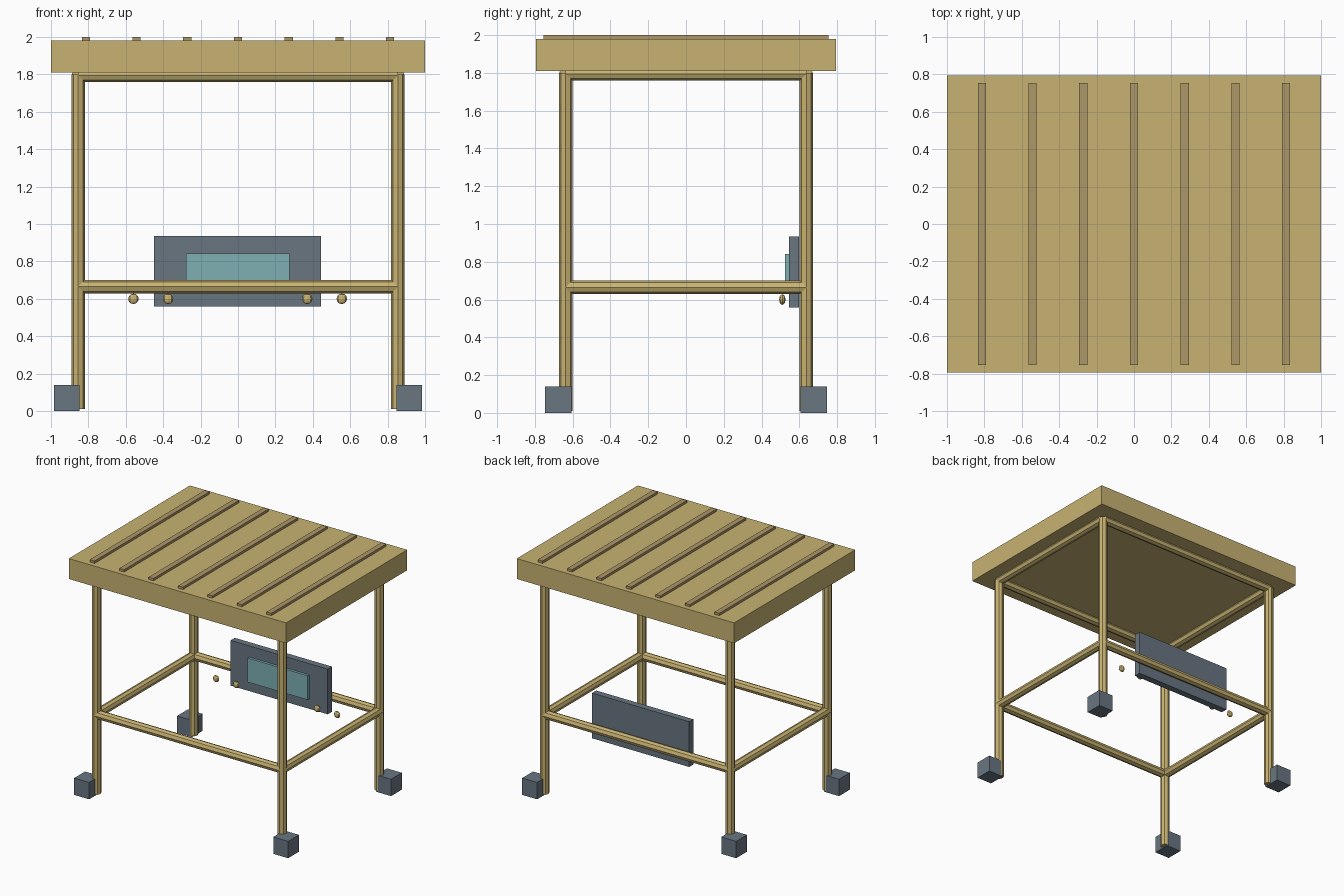
import bpy
from mathutils import Vector

if "Cube" in bpy.data.objects:
    bpy.data.objects.remove(bpy.data.objects["Cube"])


def material(name, rgb):
    m = bpy.data.materials.new(name)
    m.diffuse_color = (*rgb, 1)
    m.use_nodes = True
    m.node_tree.nodes["Principled BSDF"].inputs["Base Color"].default_value = m.diffuse_color
    return m


WOOD = material("wood", (0.58, 0.45, 0.17))
DARK_WOOD = material("slat_wood", (0.42, 0.31, 0.14))
SLATE = material("slate", (0.14, 0.18, 0.22))
TEAL = material("teal", (0.21, 0.43, 0.45))


def box(name, center, size, mat):
    bpy.ops.mesh.primitive_cube_add(size=1, location=center)
    o = bpy.context.object
    o.name = name
    o.scale = size
    o.data.materials.append(mat)
    return o


def rod(name, a, b, radius=0.036):
    # octagonal bar between two points
    a, b = Vector(a), Vector(b)
    d = b - a
    bpy.ops.mesh.primitive_cylinder_add(vertices=8, radius=radius, depth=d.length,
                                        location=(a + b) / 2)
    o = bpy.context.object
    o.name = name
    o.rotation_euler = d.to_track_quat('Z', 'Y').to_euler()
    o.data.materials.append(WOOD)
    return o


# table top and slats
box("table_top", (0, 0, 1.895), (2, 1.59, 0.17), WOOD)
for i in range(-3, 4):
    box("top_slat", (i * 0.271, 0, 1.985), (0.044, 1.51, 0.03), DARK_WOOD)

# legs with outset foot blocks
LX, LY = 0.855, 0.637
for sx in (-1, 1):
    for sy in (-1, 1):
        rod("leg", (sx * LX, sy * LY, 0.01), (sx * LX, sy * LY, 1.80))
        box("foot_block", (sx * 0.916, sy * 0.676, 0.07), (0.137, 0.142, 0.14), SLATE)

# lower and upper rails
for level, z in (("lower", 0.665), ("upper", 1.795)):
    for s in (-1, 1):
        rod(level + "_long_rail", (-LX, s * LY, z), (LX, s * LY, z))
        rod(level + "_side_rail", (s * LX, -LY, z), (s * LX, LY, z))

# control panel with screen
box("control_panel", (-0.002, 0.572, 0.747), (0.893, 0.055, 0.376), SLATE)
box("panel_screen", (-0.002, 0.536, 0.742), (0.553, 0.026, 0.2), TEAL)

# knobs
for x in (-0.559, -0.374, 0.37, 0.555):
    bpy.ops.mesh.primitive_uv_sphere_add(segments=8, ring_count=6, radius=0.028,
                                         location=(x, 0.51, 0.6))
    o = bpy.context.object
    o.name = "knob"
    o.scale = (1, 0.6, 1)
    o.data.materials.append(WOOD)
